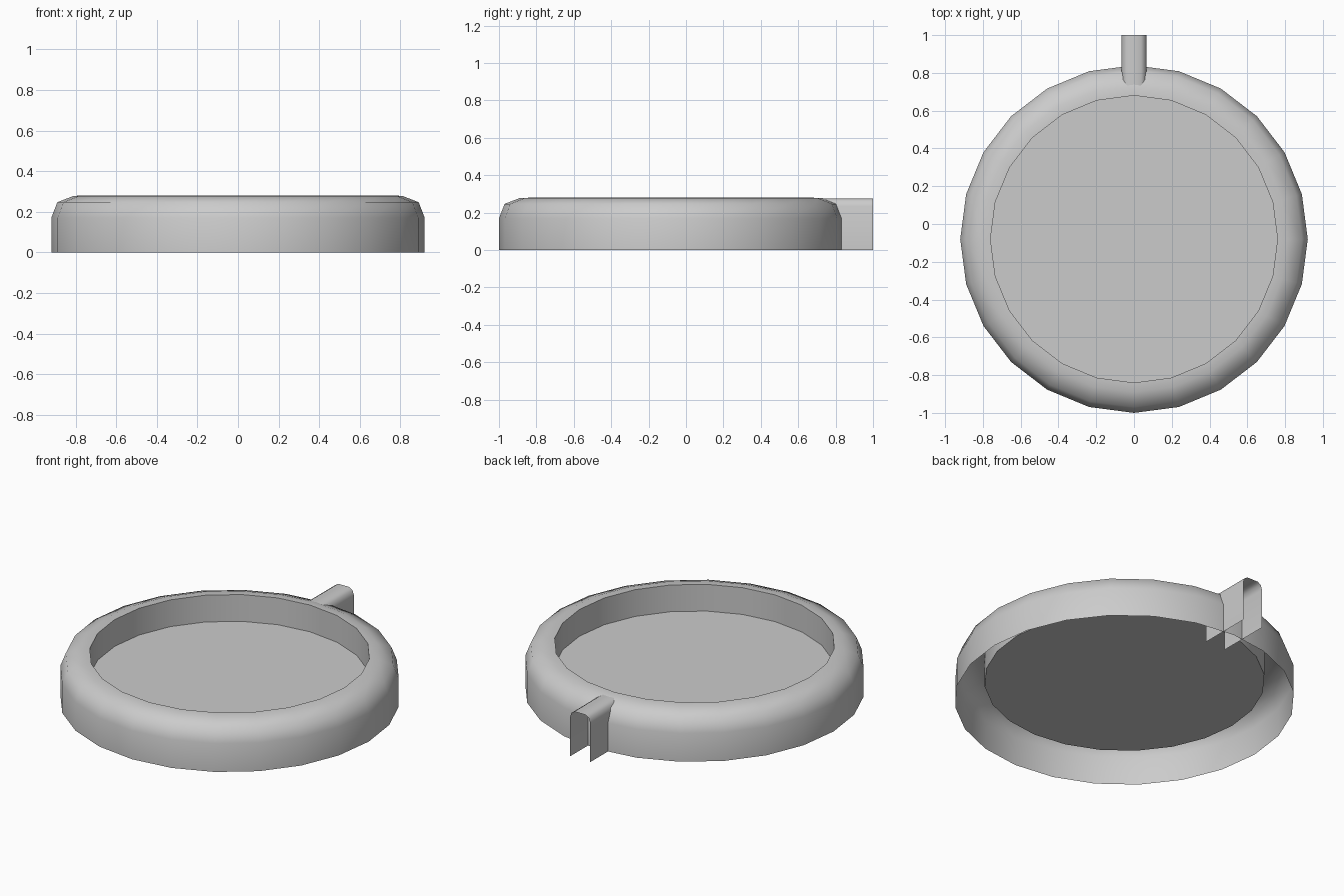
import bpy, bmesh, math

if "Cube" in bpy.data.objects:
    bpy.data.objects.remove(bpy.data.objects["Cube"])

CY = -0.08   # centre of the round body
SEG = 24


def finish(name, bm, angle=40):
    bmesh.ops.recalc_face_normals(bm, faces=bm.faces)
    me = bpy.data.meshes.new(name)
    bm.to_mesh(me)
    bm.free()
    ob = bpy.data.objects.new(name, me)
    bpy.context.collection.objects.link(ob)
    bpy.ops.object.select_all(action='DESELECT')
    ob.select_set(True)
    bpy.context.view_layer.objects.active = ob
    bpy.ops.object.shade_smooth_by_angle(angle=math.radians(angle))
    return ob


def strip(bm, a, b):
    for i in range(len(a) - 1):
        bm.faces.new((a[i], a[i + 1], b[i + 1], b[i]))


# dish: open-bottomed rim, inner wall and recessed floor
profile = [(0.92, 0), (0.92, 0.17), (0.89, 0.247), (0.81, 0.278),
           (0.76, 0.28), (0.76, 0.12)]
bm = bmesh.new()
rings = []
for i in range(SEG):
    a = math.tau * i / SEG
    rings.append([bm.verts.new((r * math.cos(a), CY + r * math.sin(a), z))
                  for r, z in profile])
for i in range(SEG):
    strip(bm, rings[i], rings[(i + 1) % SEG])
bm.faces.new([r[-1] for r in rings])
finish("dish", bm, 50)

# spout: inverted channel, open below and at the end
half = [(0.066, 0), (0.066, 0.235), (0.057, 0.262), (0.037, 0.275)]
section = [(-x, z) for x, z in half] + half[::-1]
bm = bmesh.new()
inner, outer = [[bm.verts.new((x, y, z)) for x, z in section]
                for y in (0.685, 1.0)]
strip(bm, inner, outer)
finish("spout", bm, 50)
